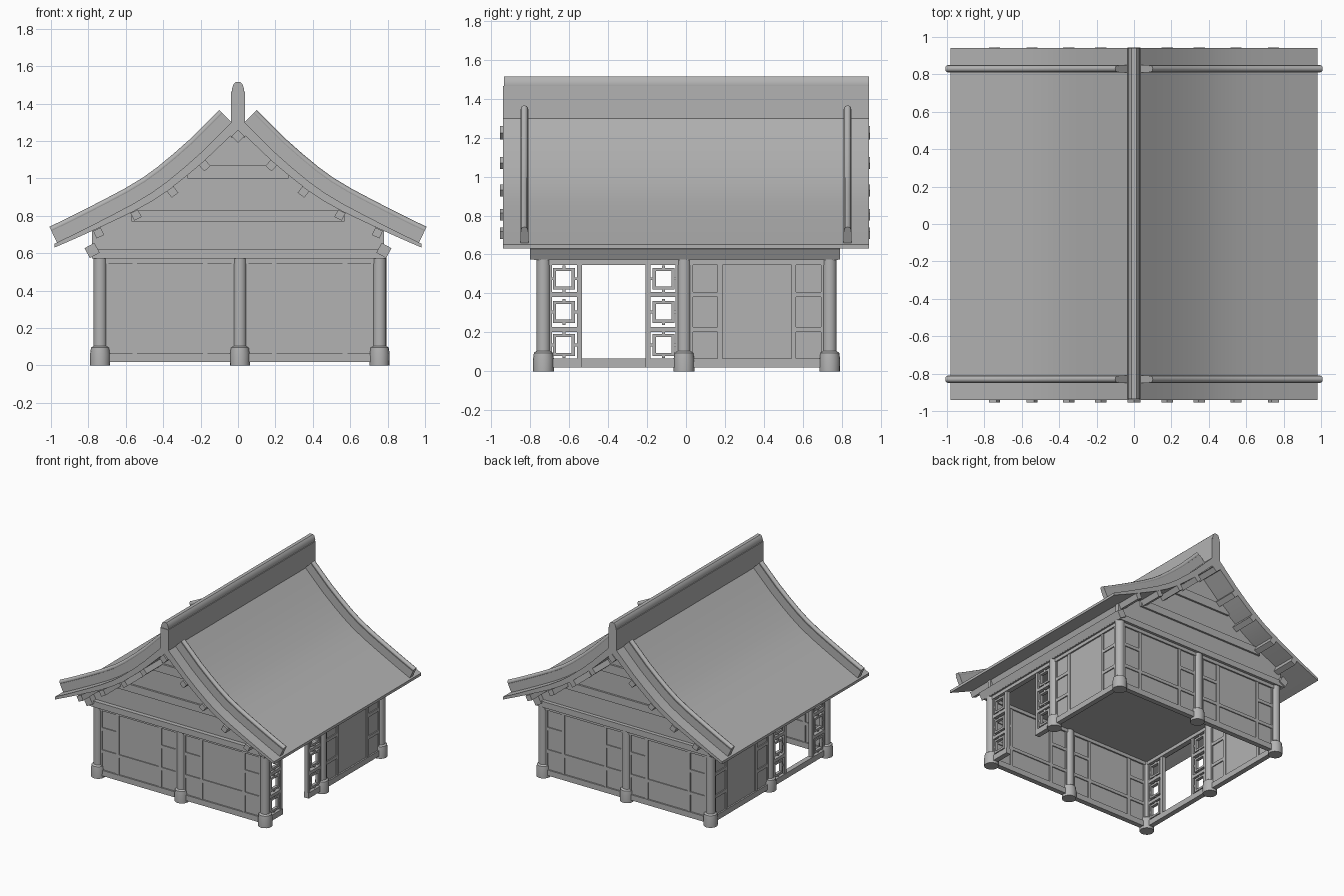
import bpy, bmesh, math
from mathutils import Vector

if "Cube" in bpy.data.objects:
    bpy.data.objects.remove(bpy.data.objects["Cube"], do_unlink=True)

GREY = (0.45, 0.45, 0.45, 1)
mat = bpy.data.materials.new("plain_grey")
mat.use_nodes = True
mat.diffuse_color = GREY
bsdf = mat.node_tree.nodes["Principled BSDF"]
bsdf.inputs["Base Color"].default_value = GREY
bsdf.inputs["Roughness"].default_value = 0.8


def finish(name, bm):
    bmesh.ops.recalc_face_normals(bm, faces=bm.faces)
    me = bpy.data.meshes.new(name)
    bm.to_mesh(me)
    bm.free()
    me.materials.append(mat)
    me.shade_smooth()
    me.set_sharp_from_angle(angle=math.radians(32))
    ob = bpy.data.objects.new(name, me)
    bpy.context.collection.objects.link(ob)
    return ob


def add_box(bm, x0, x1, y0, y1, z0, z1):
    vs = bmesh.ops.create_cube(bm, size=1)["verts"]
    for v in vs:
        v.co = Vector((x1 if v.co.x > 0 else x0, y1 if v.co.y > 0 else y0, z1 if v.co.z > 0 else z0))


def box(name, *dims):
    bm = bmesh.new()
    add_box(bm, *dims)
    return finish(name, bm)


def prism(name, outline, y0, y1):
    """Convex outline in x, z, extruded along y."""
    bm = bmesh.new()
    face = bm.faces.new([bm.verts.new((x, y0, z)) for x, z in outline])
    new = bmesh.ops.extrude_face_region(bm, geom=[face])["geom"]
    bmesh.ops.translate(bm, vec=(0, y1 - y0, 0), verts=[g for g in new if isinstance(g, bmesh.types.BMVert)])
    return finish(name, bm)


def band(name, lower, upper, y0, y1):
    """Solid between two matching x, z paths, extruded along y."""
    bm = bmesh.new()
    rings = [[bm.verts.new((p[0], y, p[1])) for p, y in ((a, y0), (a, y1), (b, y1), (b, y0))]
             for a, b in zip(lower, upper)]
    for r, s in zip(rings, rings[1:]):
        for i in range(4):
            j = (i + 1) % 4
            bm.faces.new((r[i], r[j], s[j], s[i]))
    bm.faces.new(rings[0])
    bm.faces.new(rings[-1])
    return finish(name, bm)


def lathe(name, x, y, profile, sides=16):
    bm = bmesh.new()
    rings = [[bm.verts.new((x + r * math.cos(math.tau * i / sides), y + r * math.sin(math.tau * i / sides), z))
              for i in range(sides)] for r, z in profile]
    for a, b in zip(rings, rings[1:]):
        for i in range(sides):
            j = (i + 1) % sides
            bm.faces.new((a[i], a[j], b[j], b[i]))
    bm.faces.new(rings[0])
    bm.faces.new(rings[-1])
    return finish(name, bm)


# Sweeping roof curve: ridge to eave, upper and lower surfaces
TOP = [(0, 1.335), (0.1, 1.235), (0.19, 1.145), (0.286, 1.06), (0.377, 0.985),
       (0.46, 0.925), (0.56, 0.865), (0.66, 0.812), (0.757, 0.762), (0.86, 0.71), (0.98, 0.652)]
UNDER = [(x, z - 0.07 + 0.05 * x) for x, z in TOP]


def both_sides(path):
    return [(-x, z) for x, z in path[:0:-1]] + path


def height(path, x):
    for (x0, z0), (x1, z1) in zip(path, path[1:]):
        if x <= x1:
            return z0 + (z1 - z0) * (x - x0) / (x1 - x0)
    return path[-1][1]


def offset(path, d):
    out = []
    for i, p in enumerate(path):
        a, b = path[max(i - 1, 0)], path[min(i + 1, len(path) - 1)]
        t = Vector((b[0] - a[0], b[1] - a[1])).normalized()
        out.append((p[0] - t.y * d, p[1] + t.x * d))
    return out


band("roof", both_sides(UNDER), both_sides(TOP), -0.94, 0.94)

# Ridge wall and its cap
box("ridge_wall", -0.037, 0.037, -0.94, 0.94, 1.22, 1.465)
prism("ridge_cap", [(-0.03, 1.46), (0.03, 1.46), (0.033, 1.475), (0.024, 1.505),
                    (0.014, 1.515), (-0.014, 1.515), (-0.024, 1.505), (-0.033, 1.475)], -0.935, 0.94)

# Raised roof strips, each topped by a round roll
strip = [(0.035, height(TOP, 0.035))] + TOP[1:-1] + [(0.968, height(TOP, 0.968))]
for y, end in ((-0.83, "front"), (0.83, "back")):
    for s, side in ((1, "left"), (-1, "right")):
        flip = lambda path: [(s * x, z) for x, z in path]
        band(f"{end}_{side}_roof_strip", flip(offset(strip, -0.01)), flip(offset(strip, 0.068)), y - 0.02, y + 0.02)
        cu = bpy.data.curves.new(f"{end}_{side}_roof_roll", "CURVE")
        cu.dimensions = "3D"
        cu.bevel_depth = 0.018
        cu.bevel_resolution = 2
        cu.use_fill_caps = True
        sp = cu.splines.new("POLY")
        roll = flip(offset(strip, 0.075))
        sp.points.add(len(roll) - 1)
        for pt, (x, z) in zip(sp.points, roll):
            pt.co = (x, y, z, 1)
        cu.materials.append(mat)
        bpy.context.collection.objects.link(bpy.data.objects.new(cu.name, cu))


# Purlins beneath the roof, turned to its slope
def purlin(name, x, z, half, tilt, y_end):
    pts = [(x + half * math.sqrt(2) * math.cos(tilt + k * math.pi / 2),
            z + half * math.sqrt(2) * math.sin(tilt + k * math.pi / 2)) for k in range(4)]
    prism(name, pts, -y_end, y_end - 0.01)


purlin("ridge_purlin", 0, 1.225, 0.025, 0, 0.955)
for s, side in ((1, "left"), (-1, "right")):
    for i, x in enumerate((0.178, 0.35, 0.545, 0.745)):
        slope = math.atan((height(UNDER, x + 0.05) - height(UNDER, x - 0.05)) / 0.1)
        purlin(f"{side}_purlin_{i + 1}", s * x, height(UNDER, x) - 0.027, 0.022,
               s * slope + math.pi / 4, 0.955)
    purlin(f"{side}_eave_purlin", s * 0.78, 0.615, 0.03, -s * 0.5 + math.pi / 4, 0.8)

# Gable walls with tie beams
gable = [p for p in UNDER if p[0] < 0.7] + [(0.78, height(UNDER, 0.78))]
gable = both_sides(gable)
for y, end in ((-0.73, "front"), (0.735, "back")):
    band(end + "_gable", [(x, 0.6) for x, _ in gable], gable, y - 0.015, y + 0.015)
    box(end + "_lower_tie_beam", -0.57, 0.57, y - 0.03, y + 0.03, 0.77, 0.83)
    box(end + "_upper_tie_beam", -0.27, 0.27, y - 0.03, y + 0.03, 1.0, 1.07)

# Ceiling slab on top of the walls
box("ceiling_slab", -0.78, 0.79, -0.78, 0.78, 0.572, 0.62)

# Round columns on swollen bases
XS, YS = (-0.737, 0.01, 0.757), (-0.732, -0.01, 0.738)
for i, x in enumerate(XS):
    for j, y in enumerate(YS):
        if i != 1 or j != 1:
            lathe(f"column_{i}_{j}", x, y, [(0.036, 0.05), (0.036, 0.575)])
            lathe(f"column_base_{i}_{j}", x, y, [(0.053, 0), (0.054, 0.06), (0.049, 0.095), (0.036, 0.104)])


# One wall bay between two columns: frame, then panel or open lattice
def bay(name, along_x, a, b, c, solid, sill=True, mid_bar=False):
    bm = bmesh.new()

    def bar(s0, s1, z0, z1, t=0.016):
        if along_x:
            add_box(bm, s0, s1, c - t, c + t, z0, z1)
        else:
            add_box(bm, c - t, c + t, s0, s1, z0, z1)

    gap = 0.172
    bar(a, b, 0.545, 0.575, 0.02)
    for s0, s1 in ((a, a + gap + 0.025), (b - gap - 0.025, b)):
        bar(s0, s1, 0.02, 0.065, 0.02)
        for z in (0.215, 0.395):
            bar(s0, s1, z - 0.013, z + 0.013)
    if sill:
        bar(a + gap, b - gap, 0.02, 0.065, 0.02)
    if mid_bar:
        bar(a + gap, b - gap, 0.202, 0.228)
    for s in (a + gap, b - gap - 0.025):
        bar(s, s + 0.025, 0.06, 0.55)
    for s in (a + 0.03, b - 0.045):
        bar(s, s + 0.015, 0.06, 0.55)
    if solid:
        bar(a, b, 0.03, 0.56, 0.008)
    else:
        for m in (a + 0.105, b - 0.105):
            for z in (0.135, 0.305, 0.475):
                for k in (-0.048, 0.048):
                    bar(m + k - 0.008, m + k + 0.008, z - 0.056, z + 0.056, 0.012)
                    bar(m - 0.056, m + 0.056, z + k - 0.008, z + k + 0.008, 0.012)
                    q = k * 1.4
                    bar(m - 0.007, m + 0.007, z + min(k, q), z + max(k, q), 0.01)
                    bar(m + min(k, q), m + max(k, q), z - 0.007, z + 0.007, 0.01)
    finish(name, bm)


for y, end in ((YS[0], "front"), (YS[2], "back")):
    bay(end + "_right_wall", True, XS[0], XS[1], y, True, mid_bar=True)
    bay(end + "_left_wall", True, XS[1], XS[2], y, True, mid_bar=True)
for x, side in ((XS[0], "right"), (XS[2], "left")):
    bay(side + "_back_wall", False, YS[1], YS[2], x, True)
    bay(side + "_lattice_doorway", False, YS[0], YS[1], x, False, sill=(side == "right"))
